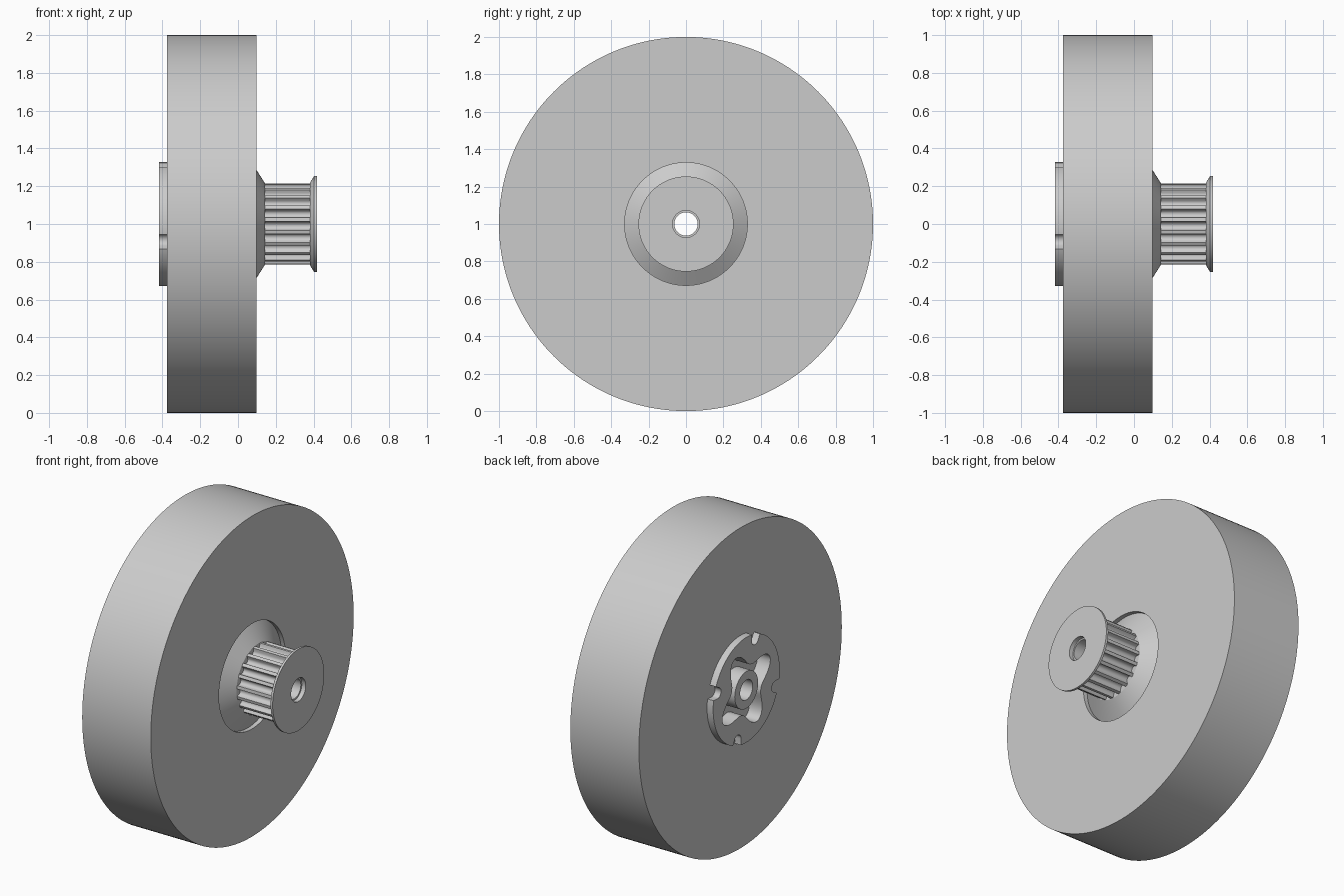
import bpy, bmesh, math
from mathutils import Vector

if "Cube" in bpy.data.objects:
    bpy.data.objects.remove(bpy.data.objects["Cube"])

grey = bpy.data.materials.new("plain grey")
grey.diffuse_color = (0.6, 0.6, 0.6, 1)
grey.use_nodes = True
grey.node_tree.nodes["Principled BSDF"].inputs["Base Color"].default_value = grey.diffuse_color


def loft(name, sections, n):
    """Closed loop of rings around the x axis; radius is a number or a function of angle."""
    bm = bmesh.new()
    rings = []
    for x, r in sections:
        ring = []
        for i in range(n):
            a = 2 * math.pi * i / n
            q = r(a) if callable(r) else r
            ring.append(bm.verts.new((x, q * math.cos(a), 1 + q * math.sin(a))))
        rings.append(ring)
    for k, ring in enumerate(rings):
        nxt = rings[(k + 1) % len(rings)]
        for i in range(n):
            j = (i + 1) % n
            bm.faces.new((ring[i], ring[j], nxt[j], nxt[i]))
    bmesh.ops.remove_doubles(bm, verts=bm.verts, dist=1e-5)
    bmesh.ops.recalc_face_normals(bm, faces=bm.faces)
    me = bpy.data.meshes.new(name)
    bm.to_mesh(me)
    bm.free()
    ob = bpy.data.objects.new(name, me)
    bpy.context.collection.objects.link(ob)
    me.materials.append(grey)
    bpy.ops.object.select_all(action='DESELECT')
    ob.select_set(True)
    bpy.context.view_layer.objects.active = ob
    bpy.ops.object.shade_smooth_by_angle(angle=math.radians(30))
    return ob


def notched(rim, centre, w, count, phase):
    """Circle with evenly spaced round-bottomed slots."""
    step = 2 * math.pi / count

    def radius(a):
        d = (a - phase + step / 2) % step - step / 2
        s = centre * math.sin(d)
        if abs(s) >= w:
            return rim
        return centre * math.cos(d) - math.sqrt(w * w - s * s)
    return radius


PHASE = math.radians(17)
disc_rim = notched(0.328, 0.297, 0.034, 4, PHASE)
teeth = notched(0.214, 0.203, 0.021, 20, 0.05)


def pocket(a):
    """Four-lobed recess, lobes between the notches."""
    return 0.15 + 0.11 * (0.5 - 0.5 * math.cos(4 * (a - PHASE))) ** 1.3


# wheel body
loft("wheel", [(-0.375, 0.328), (-0.375, 1), (0.098, 1), (0.098, 0.328)], 192)

# hub: notched disc with pocket and boss, core, cone, toothed pulley, end flange, bore
loft("pulley_hub", [
    (-0.417, 0.062), (-0.417, 0.115), (-0.33, 0.115), (-0.33, pocket),
    (-0.417, pocket), (-0.417, disc_rim), (-0.375, disc_rim), (-0.375, 0.328),
    (0.071, 0.328), (0.142, 0.217), (0.142, teeth), (0.38, teeth),
    (0.38, 0.217), (0.403, 0.254), (0.417, 0.254), (0.417, 0.072),
    (0.39, 0.072), (0.39, 0.062)], 480)
